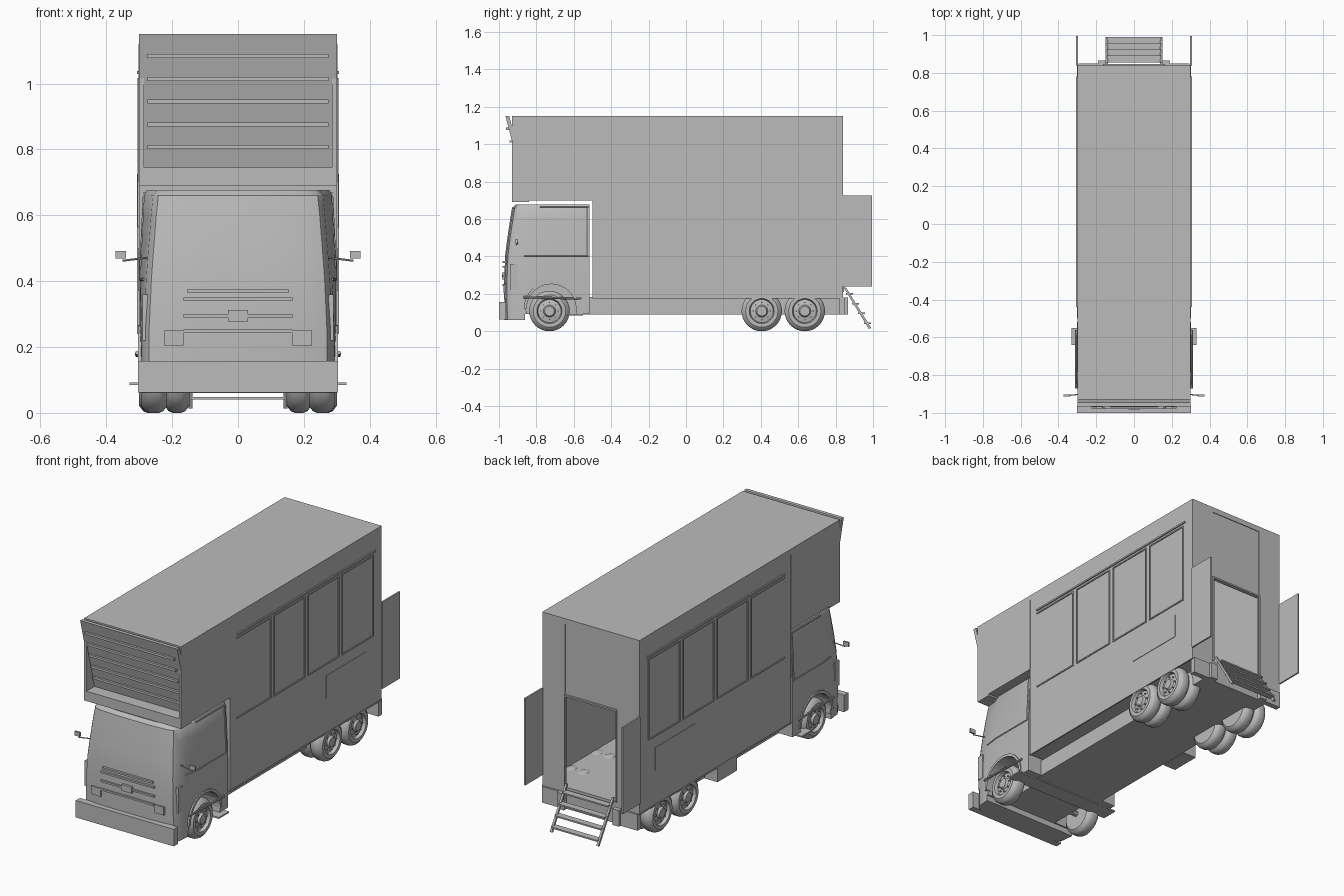
import bpy, bmesh
from math import sin, cos, pi, radians
from mathutils import Vector

cube = bpy.data.objects.get("Cube")
if cube:
    bpy.data.objects.remove(cube, do_unlink=True)

grey = bpy.data.materials.new("plain_grey")
grey.use_nodes = True
grey.diffuse_color = (0.5, 0.5, 0.5, 1)
grey.node_tree.nodes["Principled BSDF"].inputs["Base Color"].default_value = (0.5, 0.5, 0.5, 1)


def finish(name, bm, smooth=False):
    bmesh.ops.recalc_face_normals(bm, faces=bm.faces)
    mesh = bpy.data.meshes.new(name)
    bm.to_mesh(mesh)
    bm.free()
    mesh.materials.append(grey)
    obj = bpy.data.objects.new(name, mesh)
    bpy.context.collection.objects.link(obj)
    if smooth:
        bpy.ops.object.select_all(action='DESELECT')
        obj.select_set(True)
        bpy.context.view_layer.objects.active = obj
        bpy.ops.object.shade_smooth_by_angle(angle=radians(35))
    return obj


def prism(name, profile, x0, x1, smooth=False):
    """Extrude a (y, z) outline along x."""
    bm = bmesh.new()
    face = bm.faces.new([bm.verts.new((x0, y, z)) for y, z in profile])
    geo = bmesh.ops.extrude_face_region(bm, geom=[face])["geom"]
    verts = [v for v in geo if isinstance(v, bmesh.types.BMVert)]
    bmesh.ops.translate(bm, verts=verts, vec=(x1 - x0, 0, 0))
    return finish(name, bm, smooth)


def box(name, x0, x1, y0, y1, z0, z1):
    return prism(name, [(y0, z0), (y1, z0), (y1, z1), (y0, z1)], x0, x1)


def pair(name, x0, x1, *rest):
    for side, s in (("left", 1), ("right", -1)):
        box(f"{side}_{name}", s * x0, s * x1, *rest)


def rod(name, a, b, radius=0.004):
    """Thin eight-sided bar between two points."""
    a, b = Vector(a), Vector(b)
    bm = bmesh.new()
    rot = (b - a).to_track_quat('Z', 'Y').to_matrix().to_4x4()
    rot.translation = (a + b) / 2
    bmesh.ops.create_cone(bm, cap_ends=True, segments=8, radius1=radius,
                          radius2=radius, depth=(b - a).length, matrix=rot)
    return finish(name, bm)


def arc(cy, cz, r, a0, a1, n):
    return [(cy + r * cos(radians(a0 + (a1 - a0) * i / n)),
             cz + r * sin(radians(a0 + (a1 - a0) * i / n))) for i in range(n + 1)]


# Hollow box body with the overhang above the cab
side = [(-0.93, 0.7), (-0.5, 0.7), (-0.5, 0.18), (0.84, 0.18), (0.84, 1.15), (-0.93, 1.15)]
for n, s in (("left", 1), ("right", -1)):
    prism(n + "_body_wall", side, s * 0.285, s * 0.3)
box("roof", -0.3, 0.3, -0.93, 0.84, 1.135, 1.15)
box("body_floor", -0.29, 0.29, -0.5, 0.84, 0.18, 0.21)
box("body_front_wall", -0.29, 0.29, -0.5, -0.485, 0.18, 0.71)
box("overhang_floor", -0.29, 0.29, -0.93, -0.49, 0.7, 0.715)
box("overhang_lip", -0.3, 0.3, -0.93, -0.84, 0.69, 0.745)
pair("rear_wall", 0.16, 0.3, 0.825, 0.84, 0.18, 1.15)
box("rear_header", -0.16, 0.16, 0.82, 0.836, 0.72, 1.15)
box("rear_header_cap", -0.16, 0.16, 0.82, 0.84, 1.12, 1.15)

# Sloped louvre panel on the overhang front
prism("louvre_panel", [(-0.965, 1.15), (-0.945, 1.15), (-0.84, 0.745), (-0.86, 0.745)], -0.3, 0.3)
for i in range(5):
    z = 1.083 - i * 0.069
    y = -0.965 + (1.15 - z) * 0.26
    box(f"louvre_slat_{i}", -0.275, 0.275, y - 0.014, y + 0.01, z - 0.006, z + 0.006)

# Serving hatches, rails and lower locker on both sides
pair("hatch_top_rail", 0.299, 0.307, -0.44, 0.78, 1.029, 1.038)
for y0, y1 in ((-0.44, -0.14), (-0.115, 0.16), (0.185, 0.46), (0.485, 0.765)):
    pair("hatch_top", 0.299, 0.305, y0, y1, 1.01, 1.017)
    pair("hatch_sill", 0.299, 0.305, y0, y1, 0.563, 0.57)
    pair("hatch_post", 0.299, 0.305, y1 - 0.007, y1, 0.563, 1.017)
    if y0 > -0.4:
        pair("hatch_front_post", 0.299, 0.305, y0, y0 + 0.007, 0.563, 1.017)
pair("side_locker", 0.299, 0.303, 0.35, 0.7, 0.37, 0.5)
pair("body_seam", 0.299, 0.302, -0.5, -0.496, 0.7, 1.12)
pair("body_skirt_trim", 0.295, 0.302, -0.5, 0.84, 0.175, 0.183)

# Open rear doors, frame, bumper blocks and steps
pair("rear_door", 0.297, 0.306, 0.84, 0.995, 0.24, 0.725)
pair("door_frame", 0.155, 0.163, 0.835, 0.846, 0.21, 0.725)
box("door_frame_top", -0.163, 0.163, 0.835, 0.846, 0.717, 0.726)
pair("rear_light_block", 0.19, 0.295, 0.82, 0.85, 0.09, 0.18)
pair("rear_step_bracket", 0.15, 0.19, 0.82, 0.865, 0.09, 0.18)
for n, s in (("left", 1), ("right", -1)):
    prism(n + "_stair_rail", [(0.842, 0.235), (0.855, 0.235), (0.99, 0.018), (0.977, 0.013)],
          s * 0.138, s * 0.15)
for i in range(4):
    y, z = 0.868 + i * 0.032, 0.2 - i * 0.052
    box(f"stair_tread_{i}", -0.142, 0.142, y - 0.012, y + 0.025, z - 0.004, z + 0.004)

# Chassis, side box and cab step
box("chassis", -0.21, 0.21, -0.56, 0.84, 0.09, 0.182)
box("side_storage_box", -0.3, -0.22, -0.02, 0.15, 0.095, 0.182)
box("cab_step", -0.33, 0.33, -0.64, -0.55, 0.085, 0.093)

# Cab lofted from horizontal sections: height, rear and front half widths, front y
levels = [(0.06, 0.298, 0.29, -0.97), (0.25, 0.298, 0.29, -0.973), (0.405, 0.297, 0.283, -0.967),
          (0.5, 0.293, 0.276, -0.955), (0.6, 0.288, 0.268, -0.94), (0.66, 0.285, 0.262, -0.93),
          (0.677, 0.278, 0.25, -0.91)]
bm = bmesh.new()
rings = []
for z, rear, front, y in levels:
    half = [(rear, -0.515), (rear, -0.78), (front + 0.003, y + 0.1), (front - 0.004, y + 0.04),
            (front - 0.02, y + 0.015), (front - 0.06, y + 0.006), (front * 0.4, y)]
    outline = half + [(-px, py) for px, py in reversed(half)]
    rings.append([bm.verts.new((px, py, z)) for px, py in outline])
for low, high in zip(rings, rings[1:]):
    for i in range(len(low)):
        j = (i + 1) % len(low)
        bm.faces.new((low[i], low[j], high[j], high[i]))
bm.faces.new(rings[0])
bm.faces.new(rings[-1])
cab = finish("cab", bm, True)

# Wheel arch and underside cut out of the cab
cutters = [box("underside_cutter", -0.5, 0.5, -0.86, -0.4, 0, 0.092)]
for s in (1, -1):
    cutters.append(prism("arch_cutter", arc(-0.72, 0.12, 0.135, 0, 360, 32)[:-1], s * 0.17, s * 0.4))
for cutter in cutters:
    mod = cab.modifiers.new("cut", 'BOOLEAN')
    mod.operation, mod.object, mod.solver = 'DIFFERENCE', cutter, 'EXACT'
    cutter.hide_render = True
    cutter.hide_set(True)

# Cab trim on both sides
for n, s in (("left", 1), ("right", -1)):
    flare = arc(-0.72, 0.12, 0.147, 0, 180, 20) + arc(-0.72, 0.12, 0.132, 180, 0, 20)
    prism(n + "_fender_flare", flare, s * 0.275, s * 0.304)
    rod(n + "_belt_line", (s * 0.297, -0.52, 0.405), (s * 0.297, -0.78, 0.405))
    rod(n + "_belt_line_front", (s * 0.297, -0.78, 0.405), (s * 0.286, -0.867, 0.405))
    rod(n + "_door_seam", (s * 0.297, -0.528, 0.405), (s * 0.285, -0.528, 0.66))
    rod(n + "_roof_gutter", (s * 0.284, -0.52, 0.667), (s * 0.284, -0.78, 0.667))
    rod(n + "_fender_rail", (s * 0.306, -0.87, 0.182), (s * 0.306, -0.56, 0.175), 0.006)
    rod(n + "_mirror_arm", (s * 0.27, -0.9, 0.472), (s * 0.35, -0.908, 0.462), 0.003)
    box(n + "_mirror", s * 0.34, s * 0.372, -0.912, -0.902, 0.468, 0.492)
    box(n + "_headlight", s * 0.165, s * 0.225, -0.977, -0.96, 0.205, 0.25)
    box(n + "_corner_light", s * 0.27, s * 0.29, -0.94, -0.9, 0.22, 0.36)

# Grille and front bumper
for z, w in ((0.37, 0.155), (0.345, 0.165), (0.295, 0.165), (0.248, 0.165)):
    box("grille_bar", -w, w, -0.98, -0.96, z - 0.005, z + 0.005)
box("grille_centre_plate", -0.03, 0.03, -0.984, -0.96, 0.278, 0.313)
box("front_bumper", -0.303, 0.303, -1.0, -0.963, 0.062, 0.157)


# Wheels: lathed tyre and dished rim with a ring of bolts
def wheel(name, s, y, x_out, width):
    z, r = 0.108, 0.108
    profile = [(0, 0), (0, r * 0.8), (0.012, r * 0.95), (0.025, r), (width - 0.025, r),
               (width - 0.012, r * 0.95), (width, r * 0.8), (width, r * 0.62),
               (width - 0.018, r * 0.57), (width - 0.012, r * 0.3), (width, r * 0.24), (width, 0)]
    bm = bmesh.new()
    verts = [bm.verts.new((px, pr, 0)) for px, pr in profile]
    edges = [bm.edges.new(p) for p in zip(verts, verts[1:])]
    bmesh.ops.spin(bm, geom=verts + edges, cent=(0, 0, 0), axis=(1, 0, 0), angle=2 * pi, steps=32)
    bmesh.ops.remove_doubles(bm, verts=bm.verts, dist=0.0001)
    for v in bm.verts:
        v.co = (s * (x_out - width + v.co.x), y + v.co.y, z + v.co.z)
    finish(name, bm, True)
    for by, bz in arc(y, z, r * 0.42, 0, 315, 7):
        rod(name + "_bolt", (s * (x_out - 0.02), by, bz), (s * (x_out - 0.006), by, bz))


for n, s in (("left", 1), ("right", -1)):
    wheel(n + "_front_wheel", s, -0.73, 0.295, 0.08)
    for label, y in (("middle", 0.405), ("rear", 0.635)):
        wheel(f"{n}_{label}_outer_wheel", s, y, 0.3, 0.075)
        wheel(f"{n}_{label}_inner_wheel", s, y, 0.223, 0.075)
for label, y in (("front", -0.73), ("middle", 0.405), ("rear", 0.635)):
    rod(label + "_axle", (-0.22, y, 0.108), (0.22, y, 0.108), 0.015)
